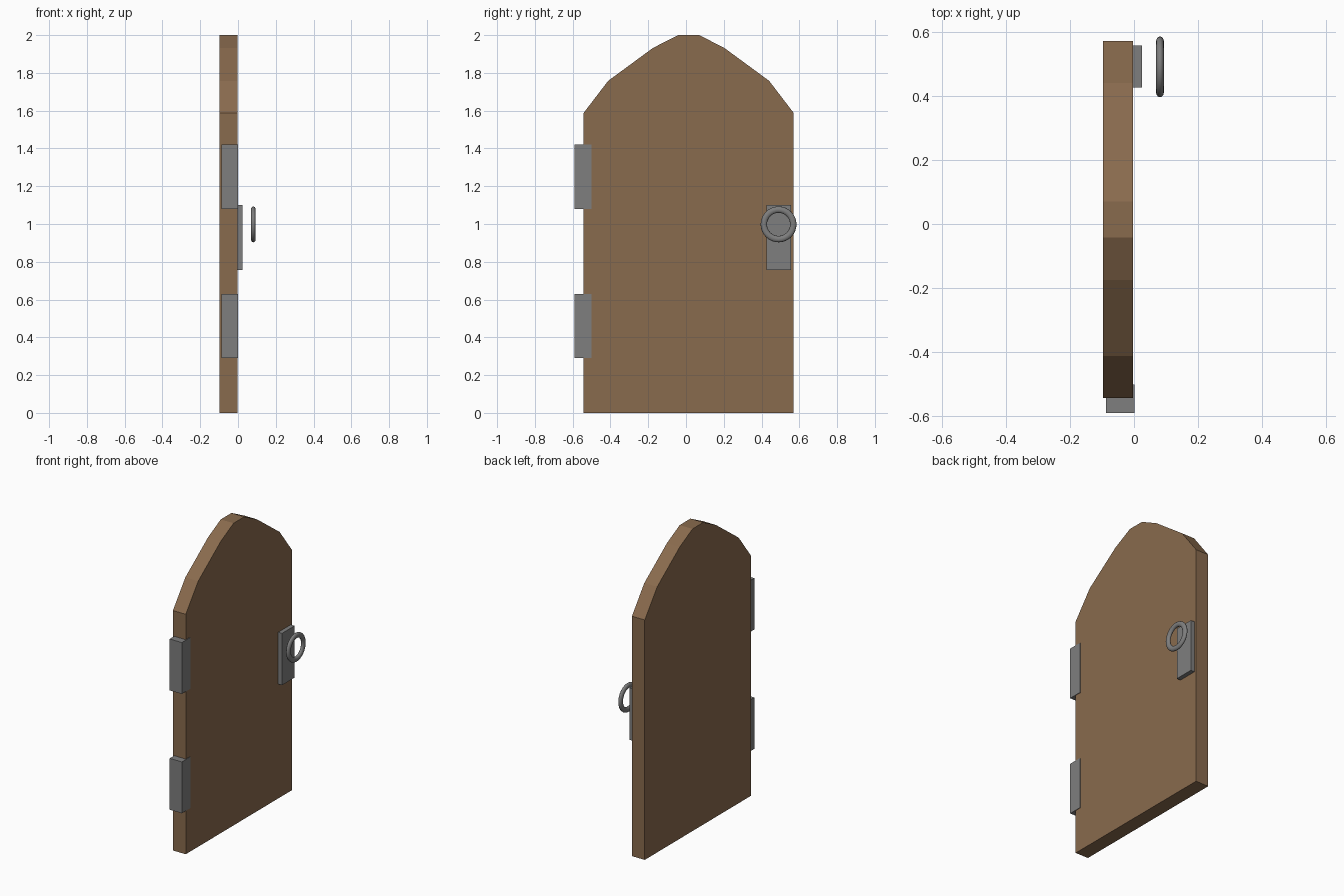
import bpy, bmesh, math
from mathutils import Matrix, Vector

if "Cube" in bpy.data.objects:
    bpy.data.objects.remove(bpy.data.objects["Cube"])


def material(name, colour):
    m = bpy.data.materials.new(name)
    m.diffuse_color = (*colour, 1)
    m.use_nodes = True
    m.node_tree.nodes["Principled BSDF"].inputs["Base Color"].default_value = m.diffuse_color
    return m


wood = material("brown wood", (0.25, 0.145, 0.075))
iron = material("grey iron", (0.21, 0.21, 0.21))


def finish(name, bm, mat):
    bmesh.ops.recalc_face_normals(bm, faces=bm.faces)
    me = bpy.data.meshes.new(name)
    bm.to_mesh(me)
    bm.free()
    me.materials.append(mat)
    ob = bpy.data.objects.new(name, me)
    bpy.context.collection.objects.link(ob)
    return ob


def box(name, lo, hi, mat):
    lo, hi = Vector(lo), Vector(hi)
    bm = bmesh.new()
    bmesh.ops.create_cube(bm, size=1, matrix=Matrix.Translation((lo + hi) / 2)
                          @ Matrix.Diagonal((*(hi - lo), 1)))
    return finish(name, bm, mat)


# Door panel: half profile of the arch mirrored about its centre line
mid = 0.014
half = [(0.556, 0), (0.556, 1.588), (0.426, 1.758), (0.189, 1.932), (0.056, 2.0)]
outline = [(mid + y, z) for y, z in half] + [(mid - y, z) for y, z in reversed(half)]
bm = bmesh.new()
face = bm.faces.new([bm.verts.new((-0.097, y, z)) for y, z in outline])
ext = bmesh.ops.extrude_face_region(bm, geom=[face], use_keep_orig=True)
bmesh.ops.translate(bm, vec=(0.094, 0, 0),
                    verts=[g for g in ext["geom"] if isinstance(g, bmesh.types.BMVert)])
finish("door_panel", bm, wood)

# Hinges
for name, z in (("lower_hinge", 0.29), ("upper_hinge", 1.08)):
    box(name, (-0.088, -0.589, z), (0.001, -0.5, z + 0.34), iron)

# Lock plate
box("lock_plate", (-0.005, 0.425, 0.757), (0.025, 0.556, 1.1), iron)

# Pull ring, slightly flattened along x
bpy.ops.mesh.primitive_torus_add(major_radius=0.078, minor_radius=0.017,
                                 major_segments=32, minor_segments=12,
                                 location=(0.081, 0.49, 0.998),
                                 rotation=(0, math.pi / 2, 0))
ring = bpy.context.object
ring.name = "pull_ring"
ring.scale.z = 0.74
ring.data.materials.append(iron)
bpy.ops.object.shade_smooth()
